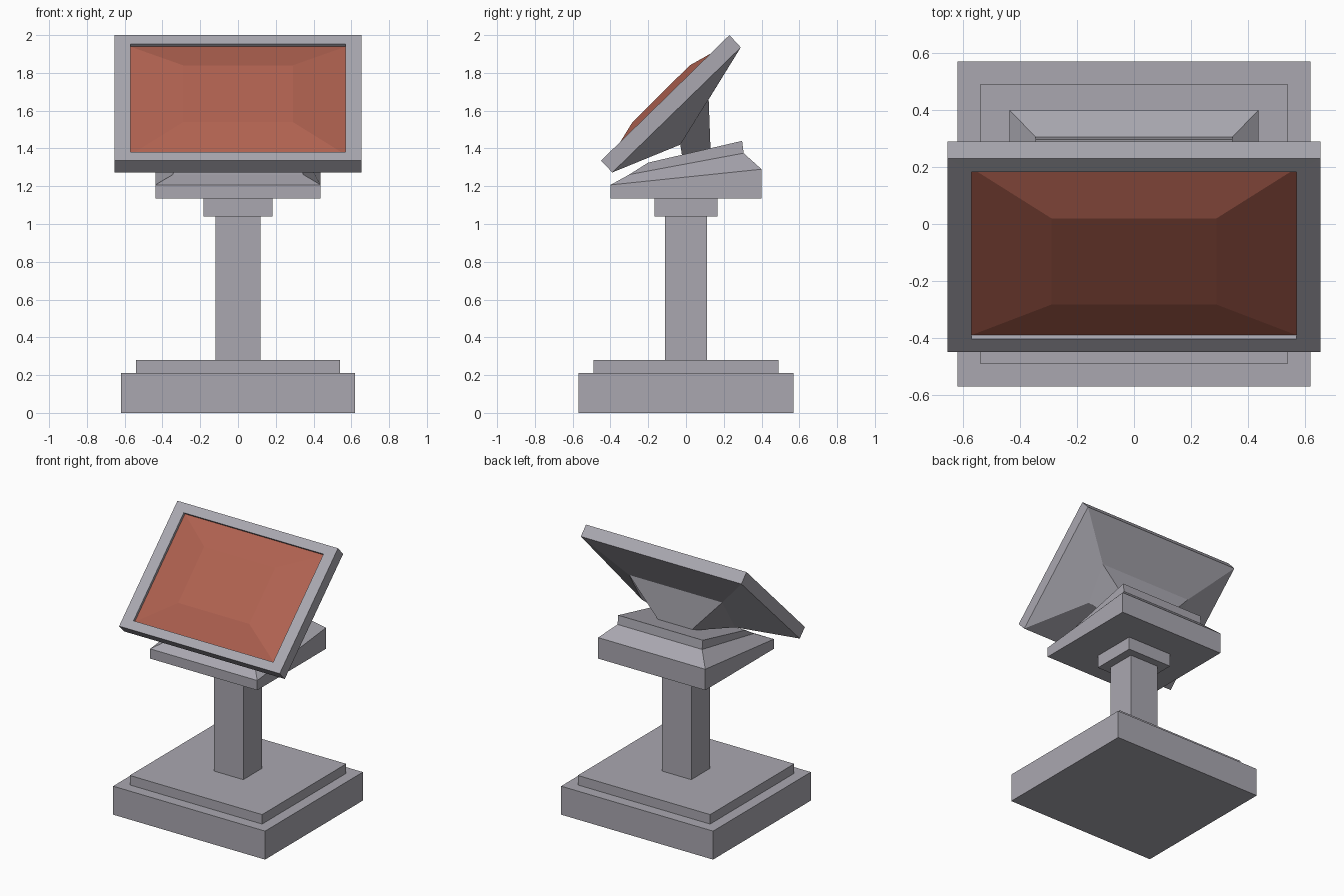
import bpy
import bmesh

old = bpy.data.objects.get("Cube")
if old:
    bpy.data.objects.remove(old, do_unlink=True)


def make_material(name, rgb):
    mat = bpy.data.materials.new(name)
    mat.use_nodes = True
    mat.diffuse_color = (*rgb, 1)
    mat.node_tree.nodes["Principled BSDF"].inputs["Base Color"].default_value = (*rgb, 1)
    return mat


grey = make_material("cool grey", (0.40, 0.39, 0.435))
red = make_material("brick red", (0.43, 0.12, 0.08))


def loft(name, rings, mat, closed=True):
    """Join rectangles; each ring is (half width, front (y, z), back (y, z))."""
    bm = bmesh.new()
    loops = []
    for w, (y1, z1), (y2, z2) in rings:
        corners = [(-w, y1, z1), (w, y1, z1), (w, y2, z2), (-w, y2, z2)]
        loops.append([bm.verts.new(c) for c in corners])
    for a, b in zip(loops, loops[1:]):
        for i in range(4):
            j = (i + 1) % 4
            bm.faces.new((a[i], a[j], b[j], b[i]))
    bm.faces.new(loops[-1])
    if closed:
        bm.faces.new(loops[0][::-1])
        bmesh.ops.recalc_face_normals(bm, faces=bm.faces)
    mesh = bpy.data.meshes.new(name)
    bm.to_mesh(mesh)
    bm.free()
    mesh.materials.append(mat)
    obj = bpy.data.objects.new(name, mesh)
    bpy.context.collection.objects.link(obj)
    return obj


def block(name, w, d, z0, z1):
    return loft(name, [(w, (-d, z), (d, z)) for z in (z0, z1)], grey)


# Pedestal
block("base", 0.62, 0.57, 0, 0.21)
block("base_step", 0.54, 0.49, 0.21, 0.28)
block("column", 0.12, 0.11, 0.28, 1.04)
block("collar", 0.183, 0.167, 1.04, 1.135)

# Sloping head: wedge, chamfer and raised plate
loft("head", [
    (0.437, (-0.40, 1.135), (0.40, 1.135)),
    (0.437, (-0.40, 1.207), (0.40, 1.29)),
    (0.345, (-0.30, 1.262), (0.305, 1.375)),
    (0.345, (-0.20, 1.325), (0.297, 1.44)),
], grey)

# Neck widening up to the back of the display
neck_top = (0.38, (-0.03, 1.42), (0.12, 1.66))
loft("neck", [(0.13, (-0.02, 1.355), (0.13, 1.39)), neck_top], grey)

# Display housing: tapered back, slab, bezel and shallow recess
recess = (0.57, (-0.39, 1.366), (0.196, 1.939))
loft("display_housing", [
    neck_top,
    (0.655, (-0.39, 1.273), (0.29, 1.935)),
    (0.655, (-0.45, 1.335), (0.23, 2.0)),
    (0.57, (-0.404, 1.38), (0.182, 1.953)),
    recess,
], grey)

# Faceted bulging screen
loft("screen", [recess, (0.29, (-0.283, 1.54), (0.02, 1.84))], red, closed=False)
